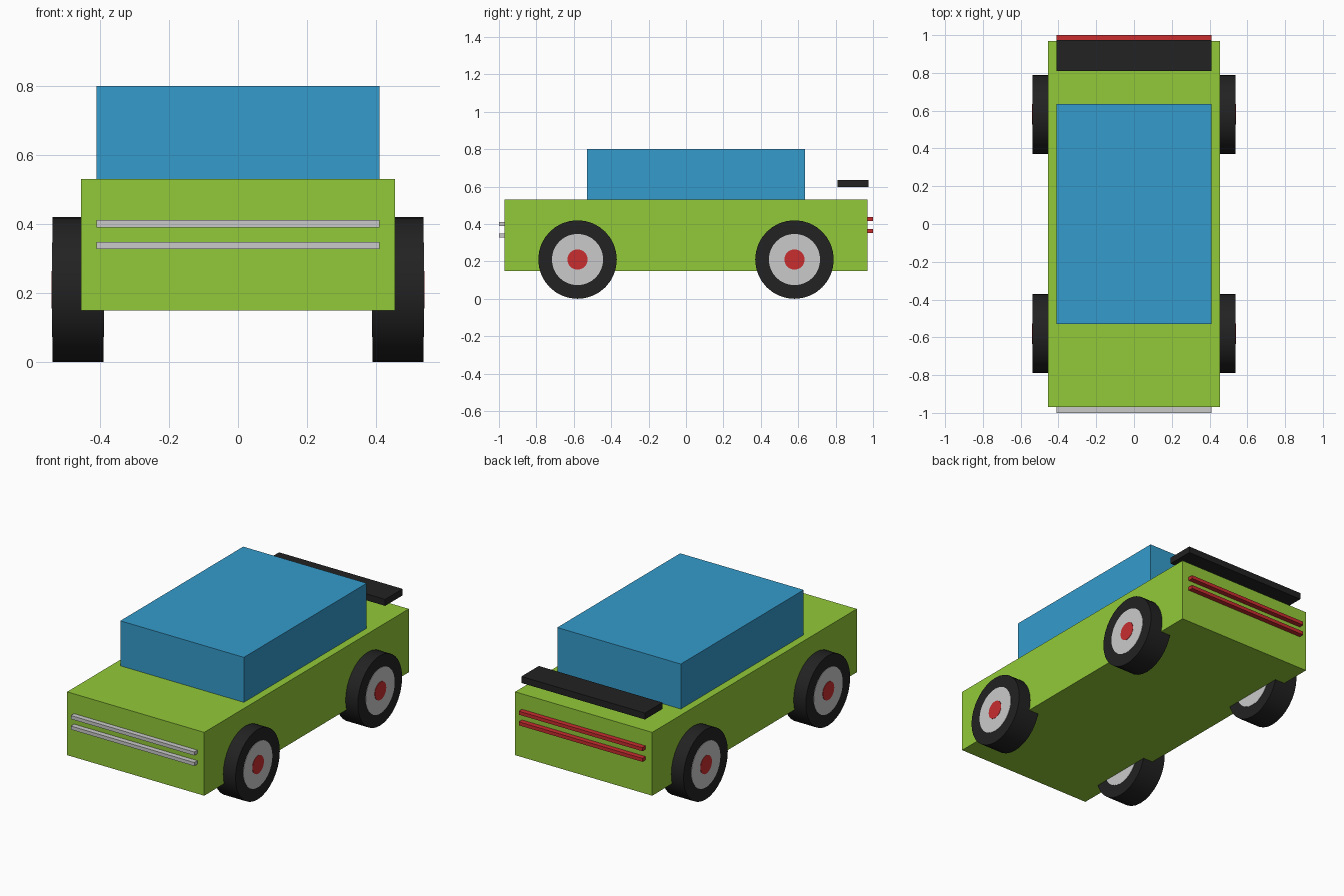
import bpy
import math

cube = bpy.data.objects.get("Cube")
if cube:
    bpy.data.objects.remove(cube, do_unlink=True)


def make_material(name, rgb):
    mat = bpy.data.materials.new(name)
    mat.use_nodes = True
    color = (*rgb, 1.0)
    mat.diffuse_color = color
    mat.node_tree.nodes["Principled BSDF"].inputs["Base Color"].default_value = color
    return mat


GREEN = make_material("lime green", (0.29, 0.59, 0.04))
BLUE = make_material("sky blue", (0.035, 0.33, 0.60))
BLACK = make_material("black", (0.016, 0.016, 0.016))
SILVER = make_material("silver", (0.59, 0.59, 0.59))
RED = make_material("red", (0.58, 0.026, 0.028))


def box(name, half_width, y_range, z_range, mat):
    """Box centred on x = 0, spanning the given y and z ranges."""
    (y0, y1), (z0, z1) = y_range, z_range
    bpy.ops.mesh.primitive_cube_add(size=1, location=(0, (y0 + y1) / 2, (z0 + z1) / 2))
    obj = bpy.context.object
    obj.name = name
    obj.scale = (2 * half_width, y1 - y0, z1 - z0)
    bpy.ops.object.transform_apply(location=False, rotation=False, scale=True)
    obj.data.materials.append(mat)


def disc(name, radius, width, location, mat):
    """Cylinder with its axis along x."""
    bpy.ops.mesh.primitive_cylinder_add(vertices=32, radius=radius, depth=width,
                                        location=location, rotation=(0, math.pi / 2, 0))
    obj = bpy.context.object
    obj.name = name
    bpy.ops.object.transform_apply(location=False, rotation=True, scale=False)
    bpy.ops.object.shade_smooth_by_angle(angle=math.radians(30))
    obj.data.materials.append(mat)


# Body, cabin and floating rear spoiler
box("body", 0.455, (-0.97, 0.97), (0.15, 0.53), GREEN)
box("cabin", 0.41, (-0.53, 0.635), (0.53, 0.80), BLUE)
box("spoiler", 0.41, (0.81, 0.975), (0.597, 0.636), BLACK)

# Front grille bars and rear light bars
for level, z in (("upper", 0.401), ("lower", 0.338)):
    box(f"{level}_grille_bar", 0.41, (-1.0, -0.965), (z - 0.0105, z + 0.0105), SILVER)
for level, z in (("upper", 0.427), ("lower", 0.363)):
    box(f"{level}_tail_light", 0.41, (0.965, 1.0), (z - 0.0105, z + 0.0105), RED)

# Wheels: rim and hub run through the tyre and show on both faces
for end, y in (("front", -0.58), ("rear", 0.58)):
    for side, sign in (("left", 1), ("right", -1)):
        center = (sign * 0.463, y, 0.21)
        disc(f"{end}_{side}_tyre", 0.21, 0.147, center, BLACK)
        disc(f"{end}_{side}_rim", 0.137, 0.151, center, SILVER)
        disc(f"{end}_{side}_hub", 0.054, 0.155, center, RED)
